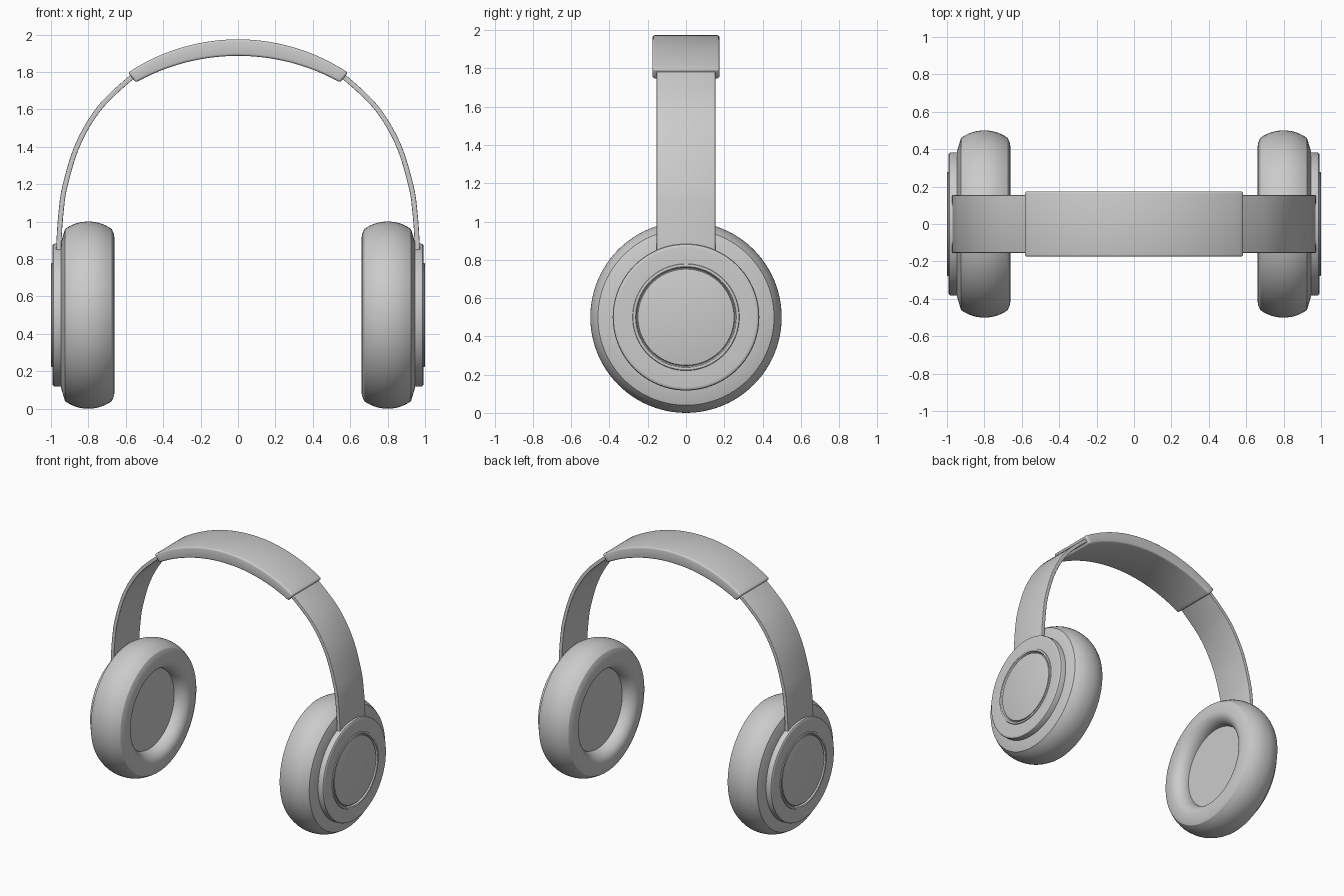
import bpy, bmesh, math
from mathutils import Vector

if "Cube" in bpy.data.objects:
    bpy.data.objects.remove(bpy.data.objects["Cube"])

grey = bpy.data.materials.new("light_grey")
grey.diffuse_color = (0.6, 0.6, 0.6, 1)
grey.use_nodes = True
grey.node_tree.nodes["Principled BSDF"].inputs["Base Color"].default_value = grey.diffuse_color
CUP_Z = 0.5


def finish(bm, name, mirror):
    bmesh.ops.recalc_face_normals(bm, faces=bm.faces)
    me = bpy.data.meshes.new(name)
    bm.to_mesh(me)
    bm.free()
    me.polygons.foreach_set("use_smooth", [True] * len(me.polygons))
    me.set_sharp_from_angle(angle=math.radians(32))
    me.materials.append(grey)
    ob = bpy.data.objects.new(name, me)
    bpy.context.scene.collection.objects.link(ob)
    if mirror:
        ob.modifiers.new("Mirror", "MIRROR").use_clip = False
    return ob


def lathe(name, profile, n=96):
    """Revolve (x, radius) points around the ear cup axis."""
    bm = bmesh.new()
    rings = []
    for x, r in profile:
        if r == 0:
            rings.append([bm.verts.new((x, 0, CUP_Z))] * n)
        else:
            rings.append([bm.verts.new((x, r * math.cos(2 * math.pi * i / n),
                                        CUP_Z + r * math.sin(2 * math.pi * i / n)))
                          for i in range(n)])
    for a, b in zip(rings, rings[1:]):
        for i in range(n):
            j = (i + 1) % n
            quad = list(dict.fromkeys((a[i], a[j], b[j], b[i])))
            bm.faces.new(quad)
    return finish(bm, name, True)


def strip(name, outer, inner, half_width, bevel, mirror):
    """Solid curved band between an outer and an inner line in the xz plane."""
    bm = bmesh.new()
    rings = []
    for o, i in zip(outer, inner):
        rings.append([bm.verts.new((p[0], y, p[1])) for p, y in
                      ((o, -half_width), (o, half_width), (i, half_width), (i, -half_width))])
    for a, b in zip(rings, rings[1:]):
        for k in range(4):
            m = (k + 1) % 4
            bm.faces.new((a[k], a[m], b[m], b[k]))
    bm.faces.new(rings[0])
    bm.faces.new(rings[-1][::-1])
    bmesh.ops.recalc_face_normals(bm, faces=bm.faces)
    edges = [e for e in bm.edges if e.calc_face_angle(0) > 0.7]
    bmesh.ops.bevel(bm, geom=edges, offset=bevel, segments=3, profile=0.5, affect="EDGES")
    return finish(bm, name, mirror)


def spline(pts, steps=8):
    """Catmull-Rom curve through the points."""
    p = [Vector(q) for q in pts]
    p = [2 * p[0] - p[1]] + p + [2 * p[-1] - p[-2]]
    out = []
    for k in range(1, len(p) - 2):
        a, b, c, d = p[k - 1:k + 3]
        for s in range(steps):
            t = s / steps
            out.append(0.5 * (2 * b + (c - a) * t + (2 * a - 5 * b + 4 * c - d) * t * t
                              + (3 * b - a - 3 * c + d) * t ** 3))
    return out + [p[-2]]


# ear cushion: recessed floor, rounded lip, bulging outer wall, tapered back
profile = [(0.75, 0)]
for k in range(11):
    a = math.pi / 2 * k / 10
    profile.append((0.75 - 0.09 * math.sin(a), 0.38 - 0.08 * math.cos(a)))
profile += [(0.662, 0.43), (0.675, 0.46)]
for k in range(1, 17):
    u = -1 + k / 8
    profile.append((0.8 + 0.125 * u, 0.46 + 0.04 * (1 - abs(u) ** 2.2)))
profile += [(0.946, 0.39), (0.946, 0)]
lathe("ear_cushion", profile)

# outer cap: disc with rounded edge, raised rim and inset centre plate
lathe("ear_cap", [(0.93, 0), (0.93, 0.383), (0.978, 0.383), (0.986, 0.38), (0.991, 0.373),
                  (0.992, 0.365), (0.992, 0.279), (0.997, 0.277), (1.0, 0.272),
                  (1.0, 0.268), (0.997, 0.263), (0.984, 0.257), (0.984, 0.254),
                  (0.992, 0.251), (0.993, 0.248), (0.993, 0)])

# thin side arms
path = spline([(0.959, 0.80), (0.957, 0.90), (0.946, 1.05), (0.925, 1.19), (0.857, 1.41),
               (0.742, 1.605), (0.58, 1.762), (0.50, 1.81)])
outer, inner = [], []
for k, p in enumerate(path):
    t = (path[min(k + 1, len(path) - 1)] - path[max(k - 1, 0)]).normalized()
    nrm = Vector((t.y, -t.x)) * 0.0135
    outer.append(p + nrm)
    inner.append(p - nrm)
strip("side_arm", outer, inner, 0.154, 0.004, True)


# padded headband on top
def arc(half, top, sag, n=40):
    r = (half * half + sag * sag) / (2 * sag)
    amax = math.asin(half / r)
    return [(r * math.sin(amax * (2 * k / n - 1)),
             top - r + r * math.cos(amax * (2 * k / n - 1))) for k in range(n + 1)]


strip("headband_pad", arc(0.588, 1.974, 0.178), arc(0.546, 1.886, 0.142), 0.175, 0.012, False)
